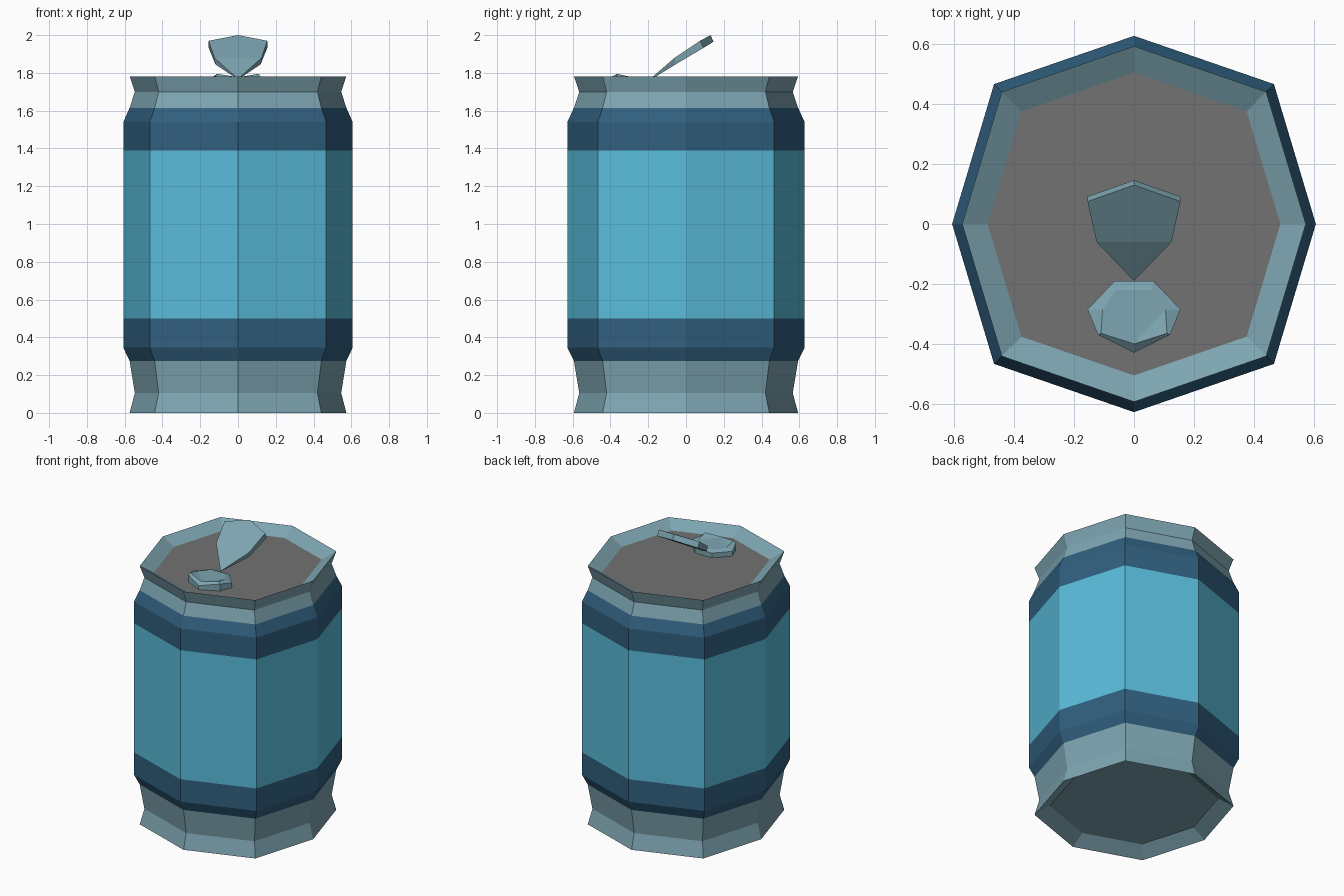
import bpy, bmesh

if "Cube" in bpy.data.objects:
    bpy.data.objects.remove(bpy.data.objects["Cube"])


def material(name, rgb):
    m = bpy.data.materials.new(name)
    m.diffuse_color = (*rgb, 1)
    m.use_nodes = True
    m.node_tree.nodes["Principled BSDF"].inputs["Base Color"].default_value = m.diffuse_color
    return m


SILVER = material("silver blue metal", (0.205, 0.376, 0.44))
NAVY = material("dark blue band", (0.03, 0.115, 0.21))
SKY = material("light blue label", (0.10, 0.50, 0.70))
GREY = material("grey lid", (0.17, 0.168, 0.168))


def finish(name, bm, mats):
    bmesh.ops.recalc_face_normals(bm, faces=bm.faces)
    me = bpy.data.meshes.new(name)
    bm.to_mesh(me)
    bm.free()
    for m in mats:
        me.materials.append(m)
    ob = bpy.data.objects.new(name, me)
    bpy.context.collection.objects.link(ob)
    return ob


def loft(bm, rings):
    """Skin a stack of closed rings and cap both ends."""
    loops = [[bm.verts.new(p) for p in r] for r in rings]
    n = len(loops[0])
    for a, b in zip(loops, loops[1:]):
        for i in range(n):
            j = (i + 1) % n
            bm.faces.new((a[i], a[j], b[j], b[i]))
    bm.faces.new(loops[0])
    return bm.faces.new(loops[-1])


def mirrored(half):
    """Close a half outline whose first and last points may lie on x = 0."""
    return half + [(-x, y, z) for x, y, z in reversed(half) if x > 0]


# Can body: eight-sided section, scaled along a profile of (scale, height)
OCTAGON = [(0.607, 0), (0.467, 0.467), (0, 0.628), (-0.467, 0.467),
           (-0.607, 0), (-0.467, -0.467), (0, -0.628), (0.467, -0.467)]
PROFILE = [(0.80, 0.06), (0.945, 0), (0.90, 0.105), (0.945, 0.275), (1, 0.345),
           (1, 0.5), (1, 1.39), (1, 1.54), (0.945, 1.615), (0.90, 1.70),
           (0.945, 1.782), (0.805, 1.732)]
bm = bmesh.new()
lid = loft(bm, [[(x * s, y * s, z) for x, y in OCTAGON] for s, z in PROFILE])
for f in bm.faces:
    z = f.calc_center_median().z
    f.material_index = 2 if 0.5 < z < 1.39 else 1 if 0.275 < z < 1.61 else 0
lid.material_index = 3
finish("can_body", bm, [SILVER, NAVY, SKY, GREY])

# Mouth flap: bevelled seven-sided plate with two raised corners
outer = mirrored([(0, -0.43, 1.76), (0.12, -0.37, 1.78),
                  (0.155, -0.285, 1.765), (0.065, -0.19, 1.765)])
inner = mirrored([(0, -0.40, 1.777), (0.11, -0.365, 1.795),
                  (0.105, -0.285, 1.777), (0.06, -0.22, 1.775)])
bm = bmesh.new()
top = loft(bm, [[(x, y, 1.731) for x, y, z in outer], outer, inner])
bmesh.ops.triangulate(bm, faces=[top])
finish("mouth_flap", bm, [SILVER])

# Pull tab: tilted plate folded across the middle, tapering to a tip
upper = mirrored([(0, -0.19, 1.768), (0.125, -0.06, 1.88),
                  (0.155, 0.075, 1.97), (0, 0.13, 2.0)])
lower = mirrored([(0, -0.185, 1.765), (0.12, -0.055, 1.845),
                  (0.155, 0.092, 1.932), (0, 0.146, 1.965)])
bm = bmesh.new()
top = loft(bm, [lower, upper])
base = next(f for f in bm.faces if len(f.verts) > 4 and f is not top)
for f in (top, base):
    v = list(f.verts)
    bmesh.utils.face_split(f, v[1], v[-1])  # fold line
finish("pull_tab", bm, [SILVER])
